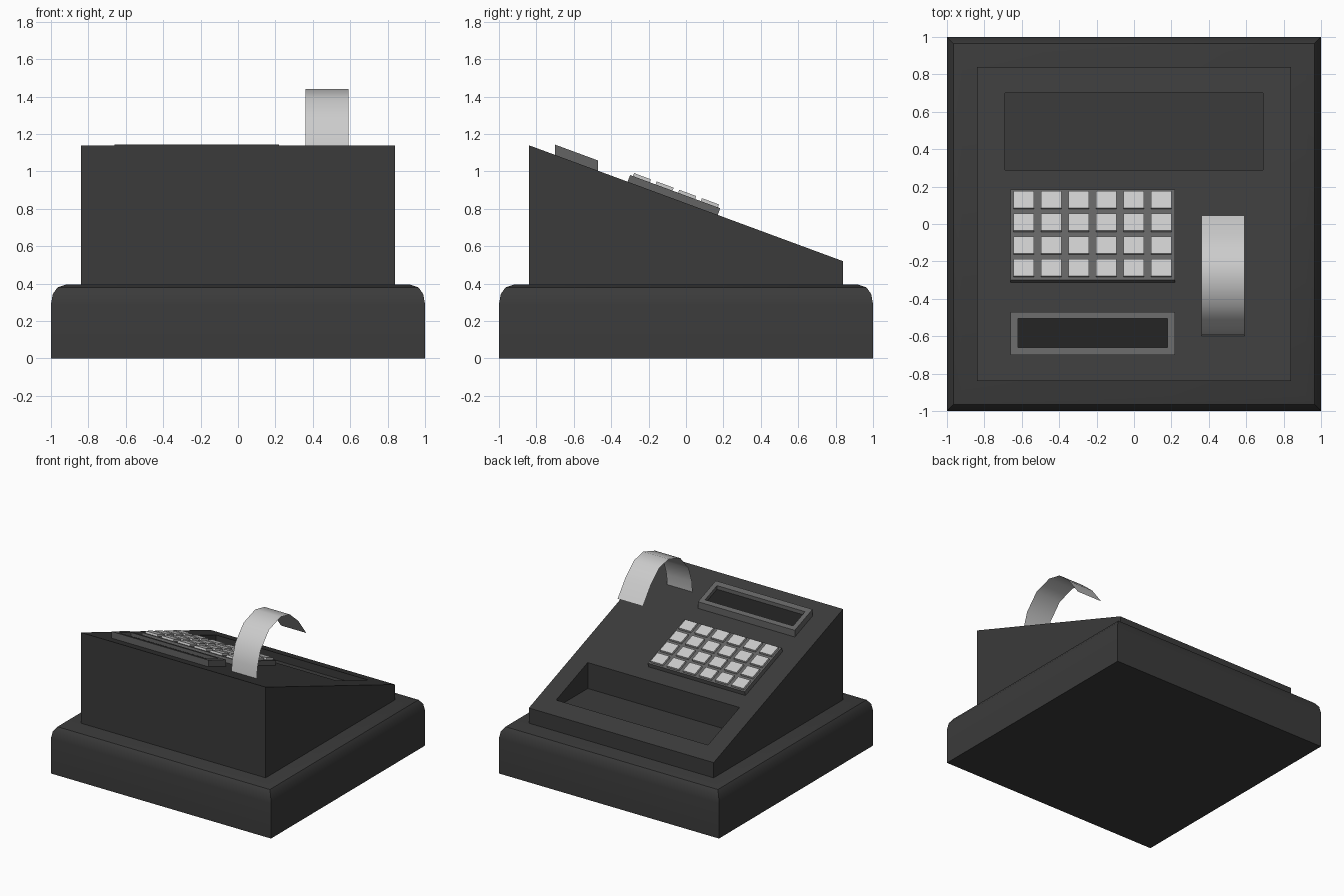
import bpy, bmesh, math
from mathutils import Vector

if "Cube" in bpy.data.objects:
    bpy.data.objects.remove(bpy.data.objects["Cube"])

SLOPE = (0.52 - 1.14) / 1.68
TILT = math.atan(SLOPE)


def surf(y):
    return 1.14 + SLOPE * (y + 0.84)


def material(name, v):
    m = bpy.data.materials.new(name)
    m.diffuse_color = (v, v, v, 1)
    m.use_nodes = True
    m.node_tree.nodes["Principled BSDF"].inputs["Base Color"].default_value = m.diffuse_color
    return m


DARK = material("dark_plastic", 0.043)
TRIM = material("trim_plastic", 0.125)
SCREEN = material("screen_glass", 0.015)


def finish(name, bm, mat=None, smooth=None):
    me = bpy.data.meshes.new(name)
    bm.to_mesh(me)
    bm.free()
    ob = bpy.data.objects.new(name, me)
    bpy.context.collection.objects.link(ob)
    if mat:
        me.materials.append(mat)
    if smooth:
        bpy.ops.object.select_all(action='DESELECT')
        ob.select_set(True)
        bpy.context.view_layer.objects.active = ob
        bpy.ops.object.shade_smooth_by_angle(angle=math.radians(smooth))
    return ob


def loft(bm, loops, cap_start=True, cap_end=True):
    rings = [[bm.verts.new(p) for p in loop] for loop in loops]
    n = len(rings[0])
    for a, b in zip(rings, rings[1:]):
        for i in range(n):
            j = (i + 1) % n
            bm.faces.new((a[i], a[j], b[j], b[i]))
    if cap_start:
        bm.faces.new(rings[0][::-1])
    if cap_end:
        bm.faces.new(rings[-1])


def rect(x0, x1, y0, y1, zf):
    return [(x, y, zf(y)) for x, y in ((x0, y0), (x1, y0), (x1, y1), (x0, y1))]


def flat(z):
    return lambda y: z


def above(h):
    return lambda y: surf(y) + h


def tilted(x0, x1, y0, y1, h):
    # rectangle on the slope, lifted along the slope normal
    off = Vector((0, -math.sin(TILT), math.cos(TILT))) * h
    return [Vector(p) + off for p in rect(x0, x1, y0, y1, surf)]


# drawer base with rounded top edges
bm = bmesh.new()
profile = [(1, 0), (1, 0.29), (0.99, 0.345), (0.965, 0.38), (0.92, 0.395)]
loft(bm, [rect(-r, r, -r, r, flat(z)) for r, z in profile])
finish("drawer_base", bm, DARK, 35)

# sloped body
bm = bmesh.new()
loft(bm, [rect(-0.84, 0.84, -0.84, 0.84, flat(0.38)),
          rect(-0.84, 0.84, -0.84, 0.84, surf)])
body = finish("sloped_body", bm, DARK)

# tray recess cut into the slope
bm = bmesh.new()
loft(bm, [rect(-0.69, 0.69, 0.29, 0.70, flat(0.51)),
          rect(-0.69, 0.69, 0.29, 0.70, flat(1.2))])
cutter = finish("tray_cutter", bm, DARK)
cutter.hide_render = True
cutter.hide_viewport = True
cut = body.modifiers.new("tray", 'BOOLEAN')
cut.operation = 'DIFFERENCE'
cut.solver = 'EXACT'
cut.object = cutter

# display frame and recessed screen
bm = bmesh.new()
loft(bm, [rect(-0.66, 0.22, -0.70, -0.47, above(-0.005)),
          rect(-0.66, 0.22, -0.70, -0.47, above(0.055)),
          rect(-0.62, 0.18, -0.66, -0.505, above(0.055)),
          rect(-0.62, 0.18, -0.66, -0.505, above(0.025))], cap_end=False)
finish("display_frame", bm, TRIM)
bm = bmesh.new()
bm.faces.new([bm.verts.new(p) for p in rect(-0.62, 0.18, -0.66, -0.505, above(0.025))])
finish("display_screen", bm, SCREEN)

# keypad plate
bm = bmesh.new()
loft(bm, [tilted(-0.66, 0.22, -0.312, 0.17, h) for h in (-0.005, 0.038)])
finish("keypad_plate", bm, TRIM)

# 6 x 4 keys
bm = bmesh.new()
for i in range(6):
    for j in range(4):
        x, y = -0.645 + 0.147 * i, -0.297 + 0.121 * j
        loft(bm, [tilted(x, x + 0.11, y, y + 0.091, h) for h in (0.036, 0.055)])
finish("keys", bm)

# curling receipt paper
arc = [(-0.60, 1.04), (-0.59, 1.14), (-0.55, 1.265), (-0.44, 1.39), (-0.29, 1.44),
       (-0.17, 1.415), (-0.06, 1.32), (0.045, 1.18)]
bm = bmesh.new()
pairs = [[bm.verts.new((x, y, z)) for x in (0.36, 0.59)] for y, z in arc]
for a, b in zip(pairs, pairs[1:]):
    bm.faces.new((a[0], a[1], b[1], b[0]))
finish("receipt_paper", bm, None, 60)
